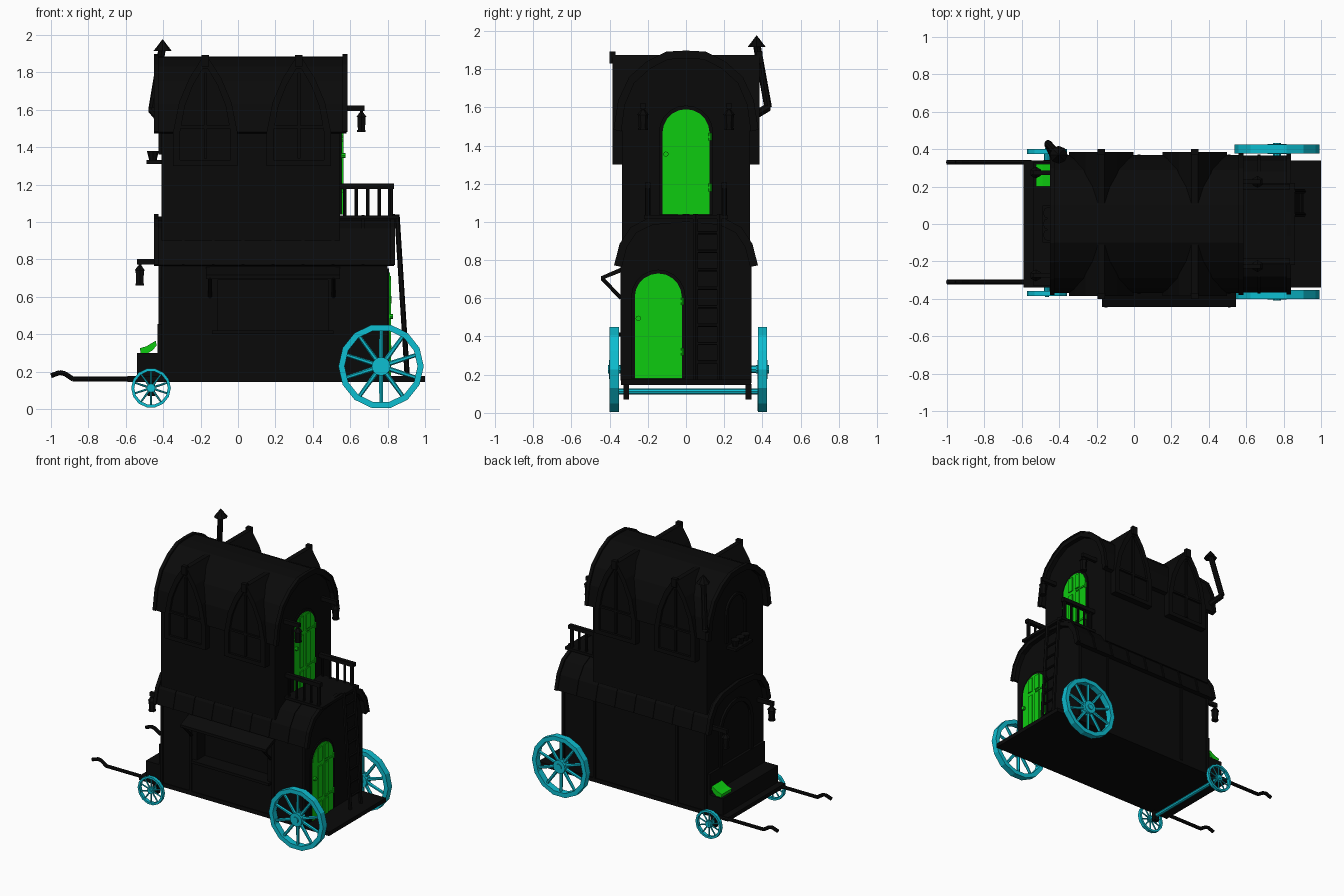
import bpy, bmesh, math
from mathutils import Vector

cube = bpy.data.objects.get("Cube")
if cube:
    bpy.data.objects.remove(cube, do_unlink=True)


def material(name, rgb):
    m = bpy.data.materials.new(name)
    m.use_nodes = True
    m.diffuse_color = (*rgb, 1)
    m.node_tree.nodes["Principled BSDF"].inputs["Base Color"].default_value = (*rgb, 1)
    return m


BLACK = material("black wood", (0.003, 0.003, 0.003))
GREEN = material("bright green", (0.004, 0.6, 0.005))
CYAN = material("cyan paint", (0.004, 0.52, 0.64))


def place(axis, p, t):
    return (t, p[0], p[1]) if axis == "x" else (p[0], t, p[1])


def prism(bm, pts, axis, a, b):
    """Extrude a closed outline along an axis."""
    lo, hi = [[bm.verts.new(place(axis, p, t)) for p in pts] for t in (a, b)]
    bm.faces.new(lo)
    bm.faces.new(hi[::-1])
    for i in range(len(pts)):
        j = (i + 1) % len(pts)
        bm.faces.new((lo[i], lo[j], hi[j], hi[i]))


def band(bm, outer, inner, axis, a, b, closed=False):
    """Extrude the strip between two matching lines."""
    n = len(outer)
    for i in range(n if closed else n - 1):
        j = (i + 1) % n
        prism(bm, [outer[i], outer[j], inner[j], inner[i]], axis, a, b)


def box(bm, x0, x1, y0, y1, z0, z1):
    prism(bm, [(x0, z0), (x1, z0), (x1, z1), (x0, z1)], "y", y0, y1)


def rod(bm, p, q, r, r2=None, n=8):
    p, q = Vector(p), Vector(q)
    m = (q - p).to_track_quat("Z", "Y").to_matrix().to_4x4()
    m.translation = (p + q) / 2
    bmesh.ops.create_cone(bm, cap_ends=True, segments=n, radius1=r,
                          radius2=r if r2 is None else r2, depth=(q - p).length, matrix=m)


def finish(name, bm, mat):
    bmesh.ops.recalc_face_normals(bm, faces=bm.faces)
    me = bpy.data.meshes.new(name)
    bm.to_mesh(me)
    bm.free()
    me.materials.append(mat)
    ob = bpy.data.objects.new(name, me)
    bpy.context.collection.objects.link(ob)
    return ob


def mirrored(half):
    """Complete a right-hand outline that ends on the centre line."""
    return half + [(-u, v) for u, v in half[-2::-1]]


def grow(pts, d, cz):
    """Shift a vault outline outward from its centre at height cz."""
    return [(u + d * u / math.hypot(u, v - cz), v + d * (v - cz) / math.hypot(u, v - cz)) for u, v in pts]


def arch(c, half, z0, z1, n=10):
    """Round-topped door outline."""
    ring = [math.pi * i / n for i in range(n + 1)]
    return [(c + half, z0)] + [(c + half * math.cos(t), z1 - half + half * math.sin(t)) for t in ring] + [(c - half, z0)]


# Floor deck
bm = bmesh.new()
box(bm, -0.59, 1.0, -0.34, 0.34, 0.145, 0.175)
finish("deck", bm, BLACK)

# Storeys: walls closed by vaulted ends
low_vault = mirrored([(0.365, 0.77), (0.337, 0.88), (0.28, 0.965), (0.19, 1.01), (0, 1.03)])
top_vault = mirrored([(0.368, 1.48), (0.345, 1.63), (0.29, 1.75), (0.2, 1.83), (0.1, 1.88), (0, 1.885)])
for name, vault, cz, z0, x0, x1 in (("lower", low_vault, 0.7, 0.17, -0.41, 0.8),
                                    ("upper", top_vault, 1.4, 0.9, -0.41, 0.545)):
    inner = grow(vault, -0.03, cz)
    spring = vault[0][1]
    bm = bmesh.new()
    prism(bm, [(0.335, z0), (0.335, spring)] + inner + [(-0.335, spring), (-0.335, z0)], "x", x0, x1)
    wall = finish(name + "_house", bm, BLACK)
    if name == "lower":
        # Serving hatch recess
        bm = bmesh.new()
        box(bm, -0.11, 0.48, -0.5, -0.24, 0.42, 0.69)
        cutter = finish("hatch_cutter", bm, BLACK)
        cutter.hide_render = True
        mod = wall.modifiers.new("hatch", "BOOLEAN")
        mod.operation, mod.solver, mod.object = "DIFFERENCE", "EXACT", cutter
        bpy.context.view_layer.objects.active = wall
        bpy.ops.object.modifier_apply(modifier=mod.name)
        bpy.data.objects.remove(cutter, do_unlink=True)
    bm = bmesh.new()
    xa, xb = x0 - 0.04, x1 + 0.035
    band(bm, vault, inner, "x", xa, xb)
    for x in (xa, xb - 0.02):
        band(bm, grow(vault, 0.012, cz), vault, "x", x, x + 0.025)
    finish(name + "_roof", bm, BLACK)

# Lower roof ribs and wall posts
bm = bmesh.new()
for i in range(7):
    x = -0.3 + i * 0.16
    band(bm, grow(low_vault, 0.006, 0.7), low_vault, "x", x, x + 0.015)
for x in (-0.41, -0.17, 0.52, 0.78):
    for y in (-0.337, 0.337):
        box(bm, x, x + 0.02, y - 0.006, y + 0.006, 0.17, 0.8)
finish("ribs_and_posts", bm, BLACK)

# Dormers running through the upper roof, with pointed frames
for side, c in (("left", 0.325), ("right", -0.175)):
    half = [(0.172, 1.3), (0.172, 1.48), (0.14, 1.64), (0.085, 1.77), (0.018, 1.875)]
    outer = [(c + u, v) for u, v in half] + [(c - u, v) for u, v in half[::-1]]
    inner = [(c + (u - c) * 0.78, 1.33 + (v - 1.3) * 0.85) for u, v in outer]
    bm = bmesh.new()
    prism(bm, outer, "y", -0.368, 0.368)
    for y in (-0.385, 0.365):
        band(bm, outer, inner, "y", y, y + 0.02, True)
        box(bm, c - 0.008, c + 0.008, y + 0.003, y + 0.017, 1.34, 1.8)
        box(bm, c - 0.13, c + 0.13, y + 0.003, y + 0.017, 1.5, 1.515)
    for y in (-0.4, 0.37):
        box(bm, c - 0.02, c + 0.02, y, y + 0.03, 1.83, 1.893)
    finish(side + "_dormer", bm, BLACK)

# Doors with raised panels, hinges and knob
for name, x, c, z0 in (("lower_door", 0.8, -0.145, 0.18), ("upper_door", 0.545, 0, 1.04)):
    z1 = z0 + 0.55
    bm = bmesh.new()
    prism(bm, arch(c, 0.123, z0, z1), "x", x - 0.01, x + 0.012)
    for s in (-1, 1):
        y0, y1 = sorted((c + s * 0.015, c + s * 0.06))
        for za, zb in ((0.0, 0.12), (0.15, 0.39), (0.42, 0.53)):
            box(bm, x, x + 0.019, y0, y1, z0 + za, z0 + zb)
    for h in (0.14, 0.405):
        box(bm, x, x + 0.018, c + 0.02, c + 0.13, z0 + h - 0.006, z0 + h + 0.006)
        rod(bm, (x + 0.012, c + 0.127, z0 + h - 0.02), (x + 0.012, c + 0.127, z0 + h + 0.02), 0.008)
    rod(bm, (x, c - 0.105, z0 + 0.315), (x + 0.03, c - 0.105, z0 + 0.315), 0.014)
    finish(name, bm, GREEN)
    bm = bmesh.new()
    band(bm, arch(c, 0.142, z0, z1 + 0.02), arch(c, 0.123, z0, z1), "x", x - 0.01, x + 0.008)
    finish(name + "_frame", bm, BLACK)

# Arched panel, window and flower shelf on the driving end
bm = bmesh.new()
band(bm, arch(0, 0.2, 0.45, 0.9), arch(0, 0.17, 0.45, 0.87), "x", -0.425, -0.4)
band(bm, arch(0, 0.12, 1.36, 1.7), arch(0, 0.1, 1.36, 1.68), "x", -0.425, -0.4)
box(bm, -0.49, -0.41, -0.1, 0.1, 1.31, 1.33)
for y in (-0.06, 0, 0.06):
    rod(bm, (-0.455, y, 1.33), (-0.455, y, 1.38), 0.02, 0.032)
finish("end_window_and_shelf", bm, BLACK)

# Awning, braces and counter
bm = bmesh.new()
prism(bm, [(-0.33, 0.74), (-0.33, 0.765), (-0.445, 0.715), (-0.445, 0.695)], "x", -0.17, 0.545)
for x in (-0.15, 0.51):
    rod(bm, (x, -0.44, 0.705), (x, -0.34, 0.6), 0.01)
box(bm, -0.14, 0.51, -0.362, -0.3, 0.4, 0.42)
finish("awning_and_counter", bm, BLACK)

# Balcony floor and railings
bm = bmesh.new()
box(bm, 0.54, 0.86, -0.22, 0.22, 1.015, 1.035)
for y in (-0.2, 0.2):
    box(bm, 0.545, 0.835, y - 0.015, y + 0.015, 1.175, 1.205)
    for i in range(5):
        x = 0.57 + i * 0.0615
        rod(bm, (x, y, 1.02), (x, y, 1.18), 0.014 if i == 4 else 0.009)
finish("balcony", bm, BLACK)

# Ladder
bm = bmesh.new()
foot, head = Vector((0.905, 0, 0.17)), Vector((0.85, 0, 1.04))
for y in (0.05, 0.175):
    rod(bm, foot + Vector((0, y, 0)), head + Vector((0, y, 0)), 0.014, n=6)
for i in range(1, 9):
    p = foot.lerp(head, i / 9)
    rod(bm, p + Vector((0, 0.05, 0)), p + Vector((0, 0.175, 0)), 0.009, n=6)
finish("ladder", bm, BLACK)

# Driving bench and cushion
bm = bmesh.new()
box(bm, -0.54, -0.41, -0.33, 0.33, 0.17, 0.3)
box(bm, -0.43, -0.41, -0.33, 0.33, 0.3, 0.455)
finish("bench", bm, BLACK)
bm = bmesh.new()
band(bm, [(-0.525, 0.325), (-0.49, 0.335), (-0.465, 0.35), (-0.44, 0.365)],
     [(-0.52, 0.3), (-0.48, 0.3), (-0.455, 0.315), (-0.435, 0.34)], "y", 0.2, 0.32)
finish("cushion", bm, GREEN)

# Pulling shafts and axle brackets
for side, y in (("left", 0.33), ("right", -0.31)):
    bm = bmesh.new()
    path = [(-1, 0.178), (-0.955, 0.195), (-0.925, 0.188), (-0.885, 0.16), (-0.55, 0.16)]
    for (xa, za), (xb, zb) in zip(path, path[1:]):
        rod(bm, (xa, y, za), (xb + 0.003, y, zb), 0.013)
    box(bm, -0.485, -0.445, y - 0.018, y + 0.012, 0.07, 0.15)
    finish(side + "_shaft", bm, BLACK)

# Wheels
def wheel(name, x, y, z, r, width, rim):
    def circle(q):
        return [(x + q * math.cos(math.tau * i / 14), z + q * math.sin(math.tau * i / 14)) for i in range(14)]
    bm = bmesh.new()
    band(bm, circle(r), circle(r - rim), "y", y - width / 2, y + width / 2, True)
    for i in range(10):
        t = math.tau * (i + 0.5) / 10
        rod(bm, (x, y, z), (x + (r - rim / 2) * math.cos(t), y, z + (r - rim / 2) * math.sin(t)),
            r * 0.06, r * 0.045, 6)
    rod(bm, (x, y - width * 0.55, z), (x, y + width * 0.55, z), r * 0.22, n=12)
    rod(bm, (x, y - width * 0.7, z), (x, y + width * 0.7, z), r * 0.1, n=10)
    finish(name, bm, CYAN)


for side, s in (("left", 1), ("right", -1)):
    wheel(side + "_large_wheel", 0.765, 0.012 + s * 0.388, 0.228, 0.228, 0.048, 0.033)
    wheel(side + "_small_wheel", -0.465, 0.008 + s * 0.38, 0.112, 0.106, 0.025, 0.016)
bm = bmesh.new()
rod(bm, (-0.465, -0.37, 0.112), (-0.465, 0.39, 0.112), 0.015)
rod(bm, (0.765, -0.37, 0.228), (0.765, 0.395, 0.228), 0.02)
finish("axles", bm, CYAN)

# Hanging lanterns on brackets
for name, x, wall_x, z, ys in (("lower", -0.525, -0.41, 0.79, 0.275), ("upper", 0.66, 0.54, 1.61, 0.225)):
    for side, y in (("left", ys), ("right", -ys)):
        bm = bmesh.new()
        tip = x + math.copysign(0.015, x)
        box(bm, min(wall_x, tip), max(wall_x, tip), y - 0.012, y + 0.012, z - 0.018, z + 0.012)
        rod(bm, (x, y, z - 0.05), (x, y, z), 0.008)
        rod(bm, (x, y, z - 0.05), (x, y, z - 0.025), 0.032, 0.012, 6)
        rod(bm, (x, y, z - 0.12), (x, y, z - 0.045), 0.022, 0.026, 6)
        rod(bm, (x, y, z - 0.13), (x, y, z - 0.118), 0.026, n=6)
        finish(name + "_" + side + "_lantern", bm, BLACK)

# Crooked stovepipe
bm = bmesh.new()
pipe = [(-0.41, 0.33, 1.54), (-0.46, 0.43, 1.6), (-0.405, 0.37, 1.93)]
rod(bm, pipe[0], pipe[1], 0.022)
rod(bm, pipe[1], pipe[2], 0.02)
rod(bm, (-0.403, 0.37, 1.915), (-0.403, 0.37, 1.975), 0.048, 0.002)
finish("stovepipe", bm, BLACK)
